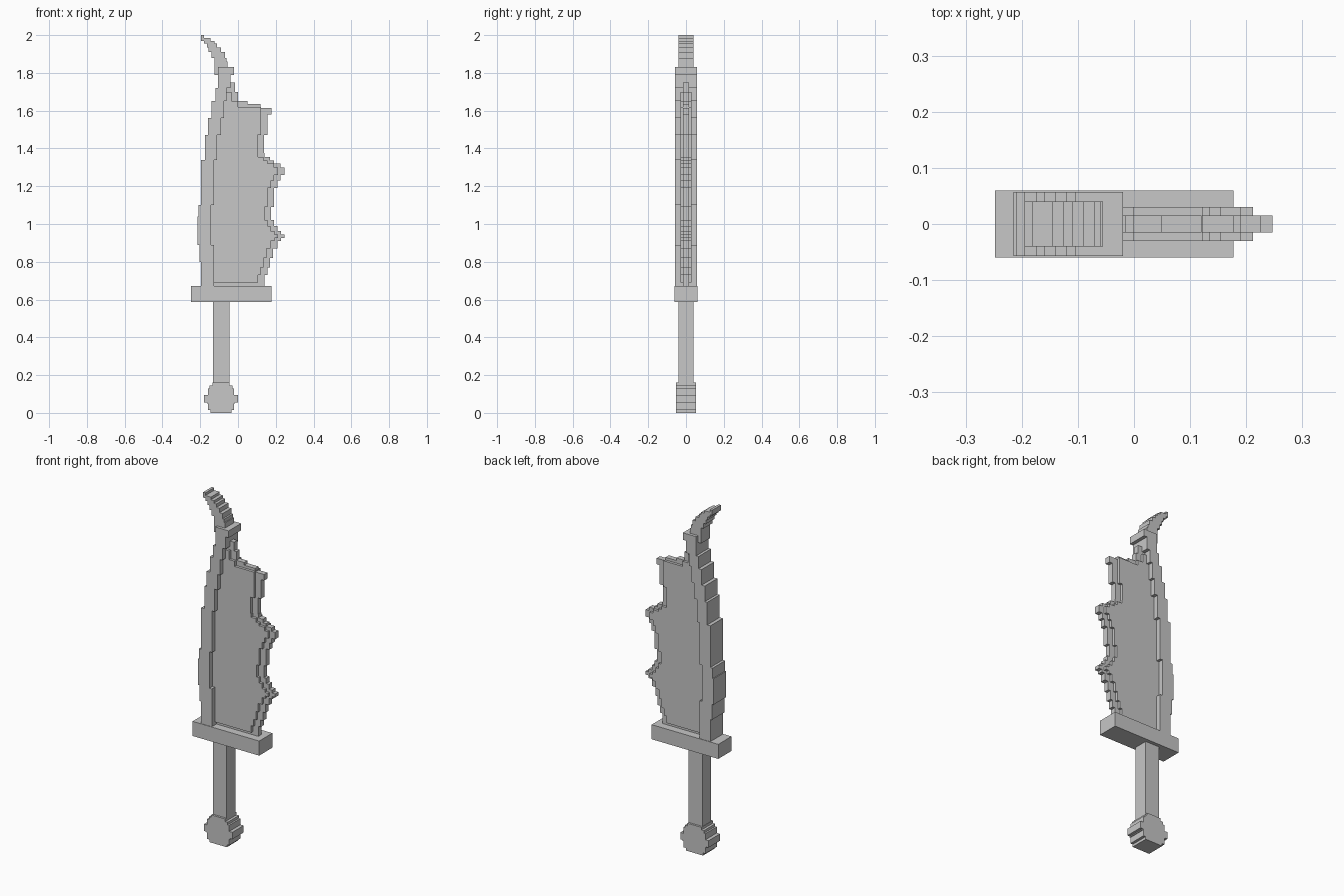
import bpy
import bmesh

cube = bpy.data.objects.get("Cube")
if cube:
    bpy.data.objects.remove(cube, do_unlink=True)

grey = bpy.data.materials.new("light grey")
grey.use_nodes = True
colour = (0.57, 0.57, 0.57, 1)
grey.diffuse_color = colour
grey.node_tree.nodes["Principled BSDF"].inputs["Base Color"].default_value = colour


def stepped_slab(name, bottom, rows, half_depth):
    """Extrude a staircase outline; each row is (top height, left x, right x)."""
    left_side, right_side = [], []
    low = bottom
    for top, left, right in rows:
        left_side += [(left, low), (left, top)]
        right_side += [(right, low), (right, top)]
        low = top
    outline = []
    for point in right_side + left_side[::-1]:
        if not outline or point != outline[-1]:
            outline.append(point)

    bm = bmesh.new()
    front = bm.faces.new([bm.verts.new((x, -half_depth, z)) for x, z in outline])
    extruded = bmesh.ops.extrude_face_region(bm, geom=[front], use_keep_orig=True)
    moved = [v for v in extruded["geom"] if isinstance(v, bmesh.types.BMVert)]
    bmesh.ops.translate(bm, verts=moved, vec=(0, 2 * half_depth, 0))
    bmesh.ops.recalc_face_normals(bm, faces=bm.faces)
    mesh = bpy.data.meshes.new(name)
    bm.to_mesh(mesh)
    bm.free()
    mesh.materials.append(grey)
    obj = bpy.data.objects.new(name, mesh)
    bpy.context.scene.collection.objects.link(obj)


def block(name, bottom, top, left, right, half_depth):
    stepped_slab(name, bottom, [(top, left, right)], half_depth)


# Pommel: stepped disc, symmetric about the handle axis
axis = -0.09
pommel_steps = [(0.015, 0.055), (0.05, 0.07), (0.055, 0.075), (0.095, 0.09),
                (0.13, 0.07), (0.145, 0.06), (0.16, 0.045)]
pommel_rows = [(top, axis - half, axis + half) for top, half in pommel_steps]
stepped_slab("pommel", 0, pommel_rows, 0.052)

# Handle and crossguard
block("handle", 0.15, 0.6, -0.133, -0.045, 0.04)
block("crossguard", 0.588, 0.672, -0.248, 0.177, 0.06)

# Thick spine along the back of the blade
spine_rows = [
    (0.8, -0.195, -0.127), (0.89, -0.205, -0.127), (1.04, -0.215, -0.143),
    (1.1, -0.21, -0.143), (1.34, -0.195, -0.127), (1.47, -0.175, -0.11),
    (1.56, -0.16, -0.09), (1.65, -0.14, -0.075), (1.72, -0.12, -0.06),
    (1.79, -0.105, -0.04), (1.83, -0.105, -0.02),
]
stepped_slab("blade_spine", 0.66, spine_rows, 0.057)

# Curved hook at the tip
hook_rows = [
    (1.86, -0.125, -0.055), (1.88, -0.125, -0.06), (1.91, -0.14, -0.07),
    (1.935, -0.155, -0.09), (1.955, -0.165, -0.11), (1.97, -0.18, -0.125),
    (1.985, -0.195, -0.145), (2.0, -0.195, -0.18),
]
stepped_slab("hooked_tip", 1.79, hook_rows, 0.04)

# Thin jagged cutting edge: (top height, right x)
edge_steps = [
    (0.73, 0.14), (0.77, 0.155), (0.82, 0.17), (0.87, 0.185), (0.91, 0.208),
    (0.925, 0.228), (0.945, 0.247), (0.962, 0.228), (0.99, 0.208), (1.02, 0.19),
    (1.09, 0.175), (1.19, 0.19), (1.23, 0.21), (1.26, 0.225), (1.3, 0.247),
    (1.32, 0.225), (1.335, 0.19), (1.355, 0.17), (1.375, 0.14), (1.47, 0.137),
    (1.58, 0.157), (1.615, 0.177), (1.635, 0.12), (1.65, 0.05), (1.7, 0),
    (1.75, -0.015),
]
edge_rows = [(top, -0.15 if top < 1.5 else -0.09, right)
             for top, right in edge_steps]
stepped_slab("cutting_edge", 0.66, edge_rows, 0.015)

# Thicker blade panel, set back from the cutting edge by a constant rim
rim = 0.035
panel_rows = [(top, left, right - rim)
              for top, left, right in edge_rows if top < 1.6]
panel_rows += [(1.62, -0.09, 0.122), (1.65, -0.09, 0), (1.7, -0.09, -0.035)]
stepped_slab("blade_panel", 0.69, panel_rows, 0.03)
